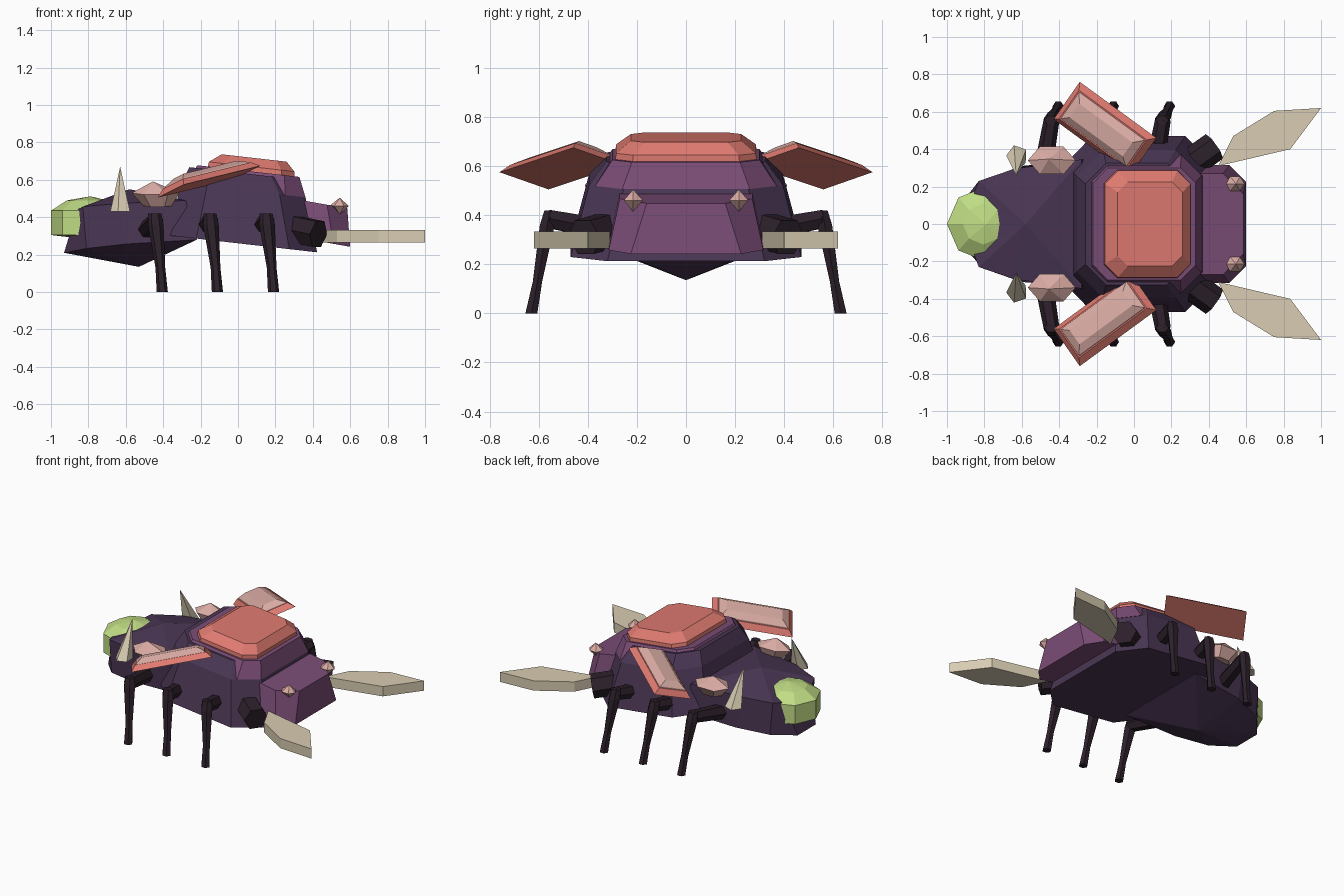
import bpy, bmesh, math
from mathutils import Vector, Matrix

if "Cube" in bpy.data.objects:
    bpy.data.objects.remove(bpy.data.objects["Cube"])


def material(name, r, g, b):
    lin = [((c / 255 + 0.055) / 1.055) ** 2.4 for c in (r, g, b)]
    m = bpy.data.materials.new(name)
    m.diffuse_color = (*lin, 1)
    m.use_nodes = True
    m.node_tree.nodes["Principled BSDF"].inputs["Base Color"].default_value = m.diffuse_color
    return m


DARK = material("dark purple", 74, 54, 84)
PURPLE = material("plum", 122, 76, 118)
RED = material("coral", 222, 122, 112)
PINK = material("pale pink", 218, 172, 164)
TAN = material("bone", 216, 204, 178)
GREEN = material("lime", 192, 220, 132)
BLACK = material("leg black", 44, 32, 42)


def loft(name, rings, mat, matrix=None):
    """Skin a stack of rings; a one-point ring makes an apex."""
    bm = bmesh.new()
    rows = [[bm.verts.new(p) for p in ring] for ring in rings]
    for a, b in zip(rows, rows[1:]):
        n = max(len(a), len(b))
        for i in range(n):
            j = (i + 1) % n
            if len(a) == 1:
                bm.faces.new((a[0], b[j], b[i]))
            elif len(b) == 1:
                bm.faces.new((a[i], a[j], b[0]))
            else:
                bm.faces.new((a[i], a[j], b[j], b[i]))
    for end in (rows[0], rows[-1]):
        if len(end) > 2:
            bm.faces.new(end)
    if matrix:
        bm.transform(matrix)
    bmesh.ops.recalc_face_normals(bm, faces=bm.faces)
    me = bpy.data.meshes.new(name)
    bm.to_mesh(me)
    bm.free()
    me.materials.append(mat)
    ob = bpy.data.objects.new(name, me)
    bpy.context.collection.objects.link(ob)
    return ob


def octa(cx, z, hx, hy, c):
    """Rectangle with cut corners at height z."""
    pts = [(hx, hy - c), (hx - c, hy), (c - hx, hy), (-hx, hy - c),
           (-hx, c - hy), (c - hx, -hy), (hx - c, -hy), (hx, c - hy)]
    return [(cx + x, y, z) for x, y in pts]


def ngon(c, rx, ry, n, turn=0.0):
    return [(c[0] + rx * math.cos(turn + math.tau * i / n),
             c[1] + ry * math.sin(turn + math.tau * i / n), c[2]) for i in range(n)]


def tube(name, a, b, ra, rb, n, mat):
    a, b = Vector(a), Vector(b)
    m = Matrix.Translation(a) @ (b - a).to_track_quat('Z', 'Y').to_matrix().to_4x4()
    return loft(name, [ngon((0, 0, 0), ra, ra, n),
                       ngon((0, 0, (b - a).length), rb, rb, n)], mat, m)


def tilt(deg, x, z):
    t = Matrix.Translation((x, 0, z))
    return t @ Matrix.Rotation(math.radians(deg), 4, 'Y') @ t.inverted()


def sym(half, z0, z1):
    """Mirror a half outline in y, with height running from z0 (rear) to z1."""
    n = len(half) - 1
    up = [(x, y, z0 + (z1 - z0) * i / n) for i, (x, y) in enumerate(half)]
    return up + [(x, -y, z) for x, y, z in reversed(up)]


# abdomen
loft("abdomen", [
    [(-0.53, 0, 0.135)],
    sym([(-0.93, 0.10), (-0.81, 0.235), (-0.6, 0.31), (-0.22, 0.34)], 0.21, 0.28),
    sym([(-0.86, 0.15), (-0.83, 0.23), (-0.64, 0.295), (-0.28, 0.345)], 0.44, 0.49),
    [(-0.58, 0, 0.55)]], DARK)

# glowing tail
loft("tail_lamp", [
    [(-0.79, 0, 0.28)],
    ngon((-0.79, 0, 0.305), 0.21, 0.2, 8),
    ngon((-0.79, 0, 0.435), 0.21, 0.2, 8),
    ngon((-0.805, 0, 0.49), 0.11, 0.11, 8),
    [(-0.79, 0, 0.512)]], GREEN)

# thorax, collar and back plate, all tipped down toward the head
lean = tilt(6.5, 0.05, 0.25)
loft("thorax", [
    octa(0.025, 0.255, 0.40, 0.47, 0.15),
    octa(-0.005, 0.54, 0.335, 0.395, 0.14),
    octa(-0.03, 0.63, 0.275, 0.325, 0.11)], DARK, lean)
loft("collar", [
    octa(0.01, 0.54, 0.32, 0.37, 0.11),
    octa(0.01, 0.645, 0.275, 0.30, 0.08)], PURPLE, lean)
loft("back_plate", [
    octa(0.025, 0.62, 0.235, 0.29, 0.07),
    octa(0.025, 0.67, 0.23, 0.285, 0.07),
    octa(0.033, 0.718, 0.175, 0.225, 0.055)], RED, lean)

# head
loft("head", [
    octa(0.40, 0.275, 0.215, 0.315, 0.09),
    octa(0.39, 0.475, 0.175, 0.27, 0.11)], PURPLE, tilt(10, 0.42, 0.35))

for s, side in ((1, "left"), (-1, "right")):
    # jaw and its socket
    outline = [(0.45, 0.31), (0.53, 0.47), (0.75, 0.605), (1.0, 0.62), (0.835, 0.4)]
    loft(f"{side}_jaw", [[(x, s * y, z) for x, y in outline] for z in (0.265, 0.333)], TAN)
    tube(f"{side}_jaw_socket", (0.31, s * 0.33, 0.335), (0.43, s * 0.415, 0.31),
         0.08, 0.08, 6, BLACK)

    # legs
    for x, place in ((-0.405, "rear"), (-0.11, "middle"), (0.19, "front")):
        tube(f"{side}_{place}_thigh", (x - 0.08, s * 0.30, 0.335),
             (x - 0.035, s * 0.56, 0.385), 0.05, 0.042, 6, BLACK)
        loft(f"{side}_{place}_shin", [
            ngon((x - 0.04, s * 0.555, 0.42), 0.035, 0.025, 6),
            ngon((x - 0.035, s * 0.565, 0.36), 0.042, 0.035, 6),
            ngon((x - 0.01, s * 0.605, 0.13), 0.026, 0.022, 6),
            ngon((x, s * 0.63, 0), 0.03, 0.028, 6)], BLACK)

    # back spike leaning inward
    loft(f"{side}_spike", [ngon((-0.625, s * 0.365, 0.43), 0.058, 0.058, 5, s * 0.6),
                           [(-0.63, s * 0.26, 0.67)]], TAN)

    # gems on the abdomen and head
    gem = Matrix.Translation((-0.44, s * 0.34, 0.53)) @ Matrix.Rotation(-s * 0.12, 4, 'X')
    loft(f"{side}_abdomen_gem", [
        ngon((0.01, 0, -0.07), 0.075, 0.045, 6),
        ngon((0, 0, 0.0), 0.128, 0.085, 6),
        [(-0.015, 0, 0.062)]], PINK, gem)
    loft(f"{side}_head_gem", [
        [(0.545, s * 0.215, 0.415)],
        ngon((0.54, s * 0.215, 0.46), 0.052, 0.045, 6),
        [(0.545, s * 0.215, 0.505)]], PINK)

    # wing case: coral slab with a raised pale plate
    u = Vector((0.41, -0.30, 0.10))
    v = Vector((0.14, 0.20, 0.07))
    nrm = u.cross(v).normalized()
    mid = Vector((-0.155, 0.51, 0.59))

    def slab(h, cut):
        a, b = u * (0.5 - cut / u.length), v * (0.5 - cut / v.length)
        pts = [mid + nrm * h + i * a + j * b for i, j in ((1, 1), (-1, 1), (-1, -1), (1, -1))]
        return [(p.x, s * p.y, p.z) for p in pts]

    loft(f"{side}_wing_case", [slab(0, 0), slab(0.035, 0.03)], RED)
    loft(f"{side}_wing_plate", [slab(0.03, 0.035), slab(0.042, 0.04), slab(0.068, 0.08)], PINK)
